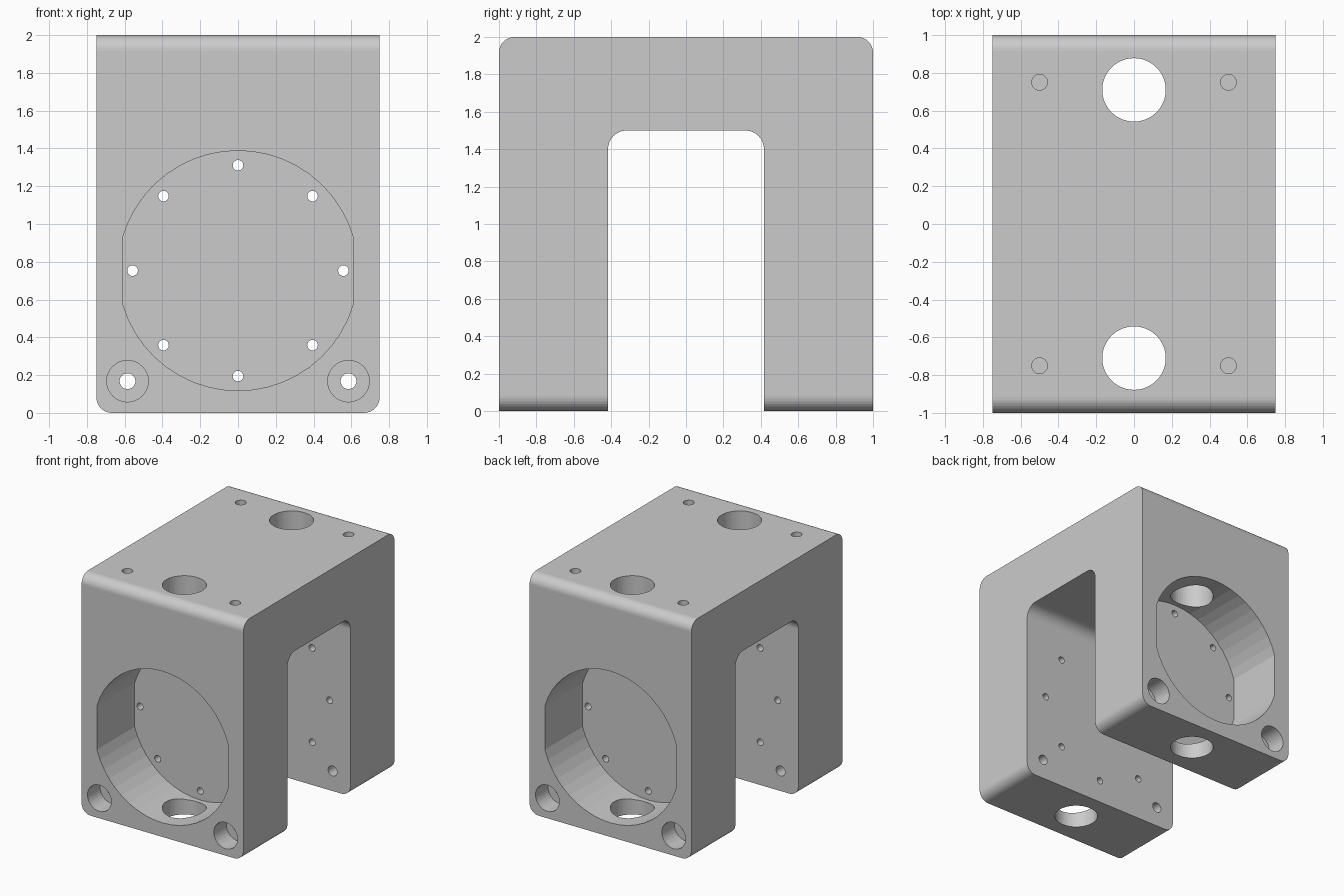
import bpy, bmesh, math
from mathutils import Vector

if "Cube" in bpy.data.objects:
    bpy.data.objects.remove(bpy.data.objects["Cube"])

HX, HY, H = 0.75, 1.0, 2.0
PZ, PR, PFLAT = 0.753, 0.635, 0.608      # pocket centre height, radius, flat half width


def circle(cu, cv, r, n=48):
    return [(cu + r * math.cos(2 * math.pi * i / n), cv + r * math.sin(2 * math.pi * i / n))
            for i in range(n)]


def prism(bm, pts, axis, lo, hi):
    """Extrude a 2D outline along an axis (x: y,z / y: x,z / z: x,y)."""
    def place(p, t):
        return {'x': (t, p[0], p[1]), 'y': (p[0], t, p[1]), 'z': (p[0], p[1], t)}[axis]
    face = bm.faces.new([bm.verts.new(place(p, lo)) for p in pts])
    ext = bmesh.ops.extrude_face_region(bm, geom=[face])
    step = Vector(place((0, 0), hi - lo))
    bmesh.ops.translate(bm, vec=step, verts=[v for v in ext['geom'] if isinstance(v, bmesh.types.BMVert)])


def finish(bm, name):
    bmesh.ops.recalc_face_normals(bm, faces=bm.faces[:])
    me = bpy.data.meshes.new(name)
    bm.to_mesh(me)
    bm.free()
    ob = bpy.data.objects.new(name, me)
    bpy.context.collection.objects.link(ob)
    return ob


def round_edges(bm, test, r):
    edges = [e for e in bm.edges if test(*[v.co for v in e.verts])]
    bmesh.ops.bevel(bm, geom=edges, offset=r, segments=8, profile=0.5, affect='EDGES')


# U-shaped body with rounded edges
bm = bmesh.new()
prism(bm, [(-HY, 0), (-0.417, 0), (-0.417, 1.5), (0.417, 1.5),
           (0.417, 0), (HY, 0), (HY, H), (-HY, H)], 'x', -HX, HX)
bmesh.ops.recalc_face_normals(bm, faces=bm.faces[:])
along_x = lambda a, b: abs(a.x - b.x) > 1
round_edges(bm, lambda a, b: along_x(a, b) and a.z > 1.9, 0.083)
round_edges(bm, lambda a, b: along_x(a, b) and abs(a.z - 1.5) < 1e-4, 0.1)
round_edges(bm, lambda a, b: abs(a.x - b.x) < 1e-4 and max(a.z, b.z) < 1e-4, 0.083)
body = finish(bm, "bracket_body")


def cut(name, prisms):
    bm = bmesh.new()
    for p in prisms:
        prism(bm, *p)
    cutter = finish(bm, name)
    cutter.hide_render = True
    mod = body.modifiers.new(name, 'BOOLEAN')
    mod.operation, mod.solver, mod.object = 'DIFFERENCE', 'EXACT', cutter
    bpy.context.view_layer.objects.active = body
    bpy.ops.object.modifier_apply(modifier=name)
    bpy.data.objects.remove(cutter)


# Flat-sided round pockets in the front and back
a0 = math.acos(PFLAT / PR)
arc = [a0 + (math.pi - 2 * a0) * i / 20 for i in range(21)]
pocket = [(PR * math.cos(a), PZ + PR * math.sin(a)) for a in arc + [a + math.pi for a in arc]]
cut("pocket_cutter", [(pocket, 'y', -1.2, -0.5), (pocket, 'y', 0.5, 1.2)])

# Vertical bores through each leg
cut("bore_cutter", [(circle(0, y, 0.168), 'z', -0.2, 2.2) for y in (-0.71, 0.71)])

# Counterbores at the lower corners
cut("counterbore_cutter", [(circle(x, 0.168, 0.11, 32), 'y', lo, hi)
                           for x in (-0.585, 0.585) for lo, hi in ((-1.2, -0.833), (0.833, 1.2))])

# Through holes: corner bolts and the ring of eight
ring = [(0.558 * math.cos(i * math.pi / 4), PZ + 0.558 * math.sin(i * math.pi / 4)) for i in range(8)]
cut("bolt_hole_cutter", [(circle(x, 0.168, 0.042, 24), 'y', -1.2, 1.2) for x in (-0.585, 0.585)]
    + [(circle(u, v, 0.028, 24), 'y', -1.2, 1.2) for u, v in ring])

# Blind holes in the top
cut("top_hole_cutter", [(circle(x, y, 0.042, 24), 'z', 1.67, 2.2)
                        for x in (-0.5, 0.5) for y in (-0.75, 0.75)])
